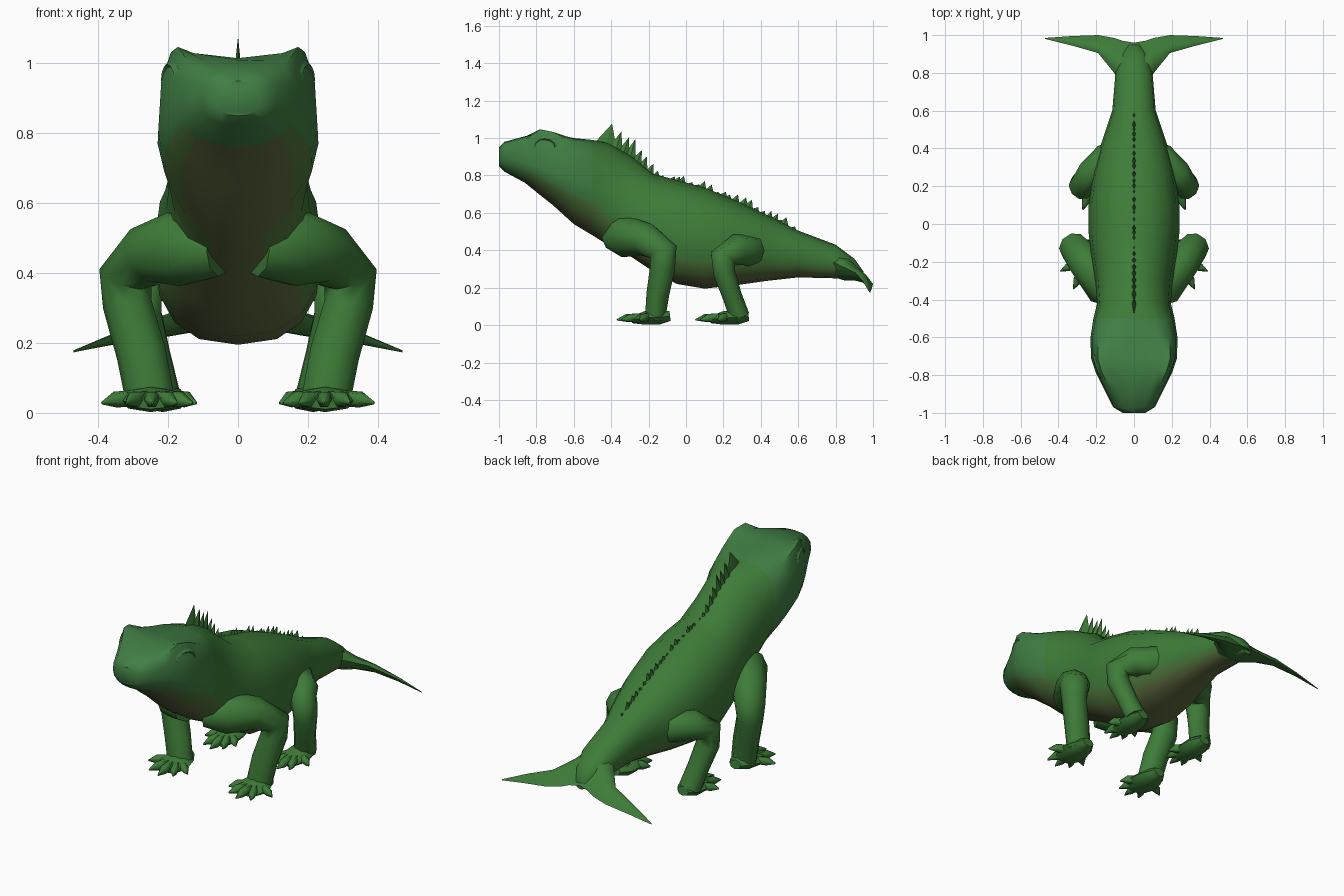
import bpy, bmesh, random
from math import sin, cos, pi, radians
from mathutils import Vector

if "Cube" in bpy.data.objects:
    bpy.data.objects.remove(bpy.data.objects["Cube"])

random.seed(3)


def material(name, color):
    m = bpy.data.materials.new(name)
    m.diffuse_color = (*color, 1)
    m.use_nodes = True
    m.node_tree.nodes["Principled BSDF"].inputs["Base Color"].default_value = m.diffuse_color
    return m


GREEN = material("skin_green", (0.048, 0.2, 0.04))
HEAD = material("head_green", (0.052, 0.21, 0.058))
MID = material("flank_olive", (0.075, 0.175, 0.042))
BELLY = material("belly_brown", (0.11, 0.145, 0.05))
DARK = material("eye_dark", (0.025, 0.1, 0.03))


def finish(bm, name, mats, mirror=False, angle=38):
    bmesh.ops.recalc_face_normals(bm, faces=bm.faces)
    me = bpy.data.meshes.new(name)
    bm.to_mesh(me)
    bm.free()
    ob = bpy.data.objects.new(name, me)
    bpy.context.collection.objects.link(ob)
    for m in mats:
        me.materials.append(m)
    bpy.ops.object.select_all(action='DESELECT')
    ob.select_set(True)
    bpy.context.view_layer.objects.active = ob
    bpy.ops.object.shade_smooth_by_angle(angle=radians(angle))
    if mirror:
        ob.modifiers.new("mirror", 'MIRROR').use_mirror_merge = False
    return ob


def loft(bm, rings):
    vs = [[bm.verts.new(p) for p in r] for r in rings]
    n = len(vs[0])
    for a, b in zip(vs, vs[1:]):
        for i in range(n):
            j = (i + 1) % n
            bm.faces.new((a[i], a[j], b[j], b[i]))
    bm.faces.new(vs[0][::-1])
    bm.faces.new(vs[-1])


def tube(bm, path, sides=8):
    """path of (x, y, z, radius across, radius deep)"""
    pts = [Vector(p[:3]) for p in path]
    rings = []
    for i, p in enumerate(pts):
        t = Vector((0, 0, 0))
        if i:
            t += (p - pts[i - 1]).normalized()
        if i < len(pts) - 1:
            t += (pts[i + 1] - p).normalized()
        t.normalize()
        ref = Vector((1, 0, 0))
        u = (ref - t * ref.dot(t)).normalized()
        v = t.cross(u)
        rings.append([p + u * cos(k * 2 * pi / sides) * path[i][3]
                      + v * sin(k * 2 * pi / sides) * path[i][4] for k in range(sides)])
    loft(bm, rings)


def spow(v, p):
    return (abs(v) ** p) * (1 if v >= 0 else -1)


# Body, head and tail: y, top, widest z, bottom, half width, roundness up / down, brow
rows = [
    (-1.00, .95, .90, .85, .06, .8, .8, 0),
    (-.97, .98, .90, .82, .11, .7, .9, 0),
    (-.86, 1.01, .87, .76, .165, .6, 1, .01),
    (-.78, 1.015, .84, .695, .205, .5, 1, .06),
    (-.71, 1.015, .81, .64, .228, .5, 1.1, .05),
    (-.60, 1.00, .77, .54, .23, .6, 1.1, .02),
    (-.50, .99, .74, .48, .215, .7, 1.1, 0),
    (-.42, .975, .68, .43, .195, .9, .9, 0),
    (-.30, .91, .58, .37, .205, 1, .85, 0),
    (-.18, .81, .52, .29, .225, .95, .8, 0),
    (-.05, .775, .48, .22, .24, .9, .8, 0),
    (.10, .735, .46, .195, .24, .9, .8, 0),
    (.28, .66, .43, .215, .215, .9, .85, 0),
    (.42, .595, .41, .235, .175, .9, .9, 0),
    (.60, .505, .38, .255, .115, .9, .9, 0),
    (.80, .43, .34, .25, .098, .9, .9, 0),
    (.90, .355, .30, .24, .065, .9, .9, 0),
    (.95, .285, .26, .235, .03, 1, 1, 0),
]
N = 16
bm = bmesh.new()
rings = []
for y, top, mid, bot, hw, pu, pl, brow in rows:
    ring = []
    for k in range(N):
        a = 2 * pi * k / N
        up = sin(a) > 0
        p = pu if up else pl
        z = mid + spow(sin(a), p) * ((top - mid) if up else (mid - bot))
        if up:
            z += brow * abs(sin(2 * a)) ** 3
        ring.append((spow(cos(a), p) * hw, y, z))
    rings.append(ring)
loft(bm, rings)
bmesh.ops.recalc_face_normals(bm, faces=bm.faces)
for f in bm.faces:
    y, nz = f.calc_center_median().y, f.normal.z
    if -.85 < y < .8 and nz < -.4:
        f.material_index = 3 if nz < -.68 else 2
    elif y < -.5:
        f.material_index = 1
finish(bm, "body", [GREEN, HEAD, MID, BELLY])

# Forked tail fin: x, leading y, trailing y, leading z, trailing z, half thickness
half = [(0, .66, .96, .37, .26, .08), (.06, .72, .97, .36, .25, .07),
        (.105, .80, .985, .33, .235, .045), (.19, .905, 1.0, .28, .22, .028),
        (.33, .945, .995, .235, .20, .015), (.47, .98, .985, .178, .174, .003)]
sections = [(-s[0], *s[1:]) for s in half[:0:-1]] + half
bm = bmesh.new()
loft(bm, [[(x, a + (b - a) * f, za + (zb - za) * f + t * g)
           for f, g in ((0, 0), (.25, .8), (.6, .9), (1, 0), (.6, -.8), (.25, -.8))]
          for x, a, b, za, zb, t in sections])
finish(bm, "tail_fin", [GREEN], angle=60)

# Legs
front = [(.05, -.38, .47, .08, .08), (.155, -.32, .475, .115, .115), (.25, -.21, .455, .095, .09),
         (.32, -.12, .39, .08, .078), (.315, -.125, .31, .072, .068), (.275, -.15, .17, .073, .062),
         (.25, -.165, .04, .072, .055)]
hind = [(.05, .40, .40, .06, .06), (.14, .345, .40, .085, .09), (.225, .265, .40, .08, .085),
        (.28, .195, .36, .07, .07), (.28, .205, .28, .065, .06), (.25, .245, .16, .06, .053),
        (.225, .285, .05, .062, .055)]
for name, path in (("front_legs", front), ("hind_legs", hind)):
    bm = bmesh.new()
    tube(bm, path, 9)
    finish(bm, name, [GREEN], mirror=True, angle=65)

# Feet: flat palm and five clawed toes
toes = [(-.12, -.10), (-.075, -.165), (-.005, -.20), (.07, -.175), (.14, -.08)]
for name, cx, cy, w in (("front_feet", .25, -.17, 1), ("hind_feet", .215, .25, .8)):
    bm = bmesh.new()
    tube(bm, [(cx, cy + .085, .048, .035, .026), (cx, cy + .03, .042, .07, .038),
              (cx, cy - .05, .038, .09 * w, .036), (cx, cy - .12, .028, .06 * w, .018)])
    for dx, dy in toes:
        dx *= w
        tube(bm, [(cx + dx * .35, cy + dy * .35 - .01, .042, .024, .024),
                  (cx + dx * .72, cy + dy * .75, .038, .022, .024),
                  (cx + dx, cy + dy, .028, .003, .004)], 6)
    finish(bm, name, [GREEN], mirror=True, angle=60)


# Eyes with lids, following the slope of the cheek
def eye_point(out, dy, dz):
    return (.19 + .33 * dy + out, -.755 + dy, .955 + dz)


bm = bmesh.new()
grid = []
for i in range(12):
    a = 2 * pi * i / 12
    grid.append([bm.verts.new(eye_point(.012 * cos(b), (.055 + .014 * sin(b)) * cos(a),
                                        (.042 + .014 * sin(b)) * sin(a)))
                 for b in (0, pi / 2, pi, 3 * pi / 2)])
for i in range(12):
    g, h = grid[i], grid[(i + 1) % 12]
    for j in range(4):
        bm.faces.new((g[j], g[(j + 1) % 4], h[(j + 1) % 4], h[j]))
finish(bm, "eyelids", [HEAD], mirror=True)
bm = bmesh.new()
bmesh.ops.create_uvsphere(bm, u_segments=10, v_segments=8, radius=1)
for v in bm.verts:
    v.co = Vector(eye_point(v.co.x * .013, v.co.y * .045, v.co.z * .035))
finish(bm, "eyes", [DARK], mirror=True)


# Spine crest: tall spikes on the neck, small ones down the back
def ridge(y):
    for a, b in zip(rows, rows[1:]):
        if a[0] <= y <= b[0]:
            return a[1] + (b[1] - a[1]) * (y - a[0]) / (b[0] - a[0])


def spike(bm, y, length, height, lean):
    z0, z1 = ridge(y - length / 2) - .015, ridge(y + length / 2) - .015
    base = [bm.verts.new(p) for p in ((0, y - length / 2, z0), (.013, y, (z0 + z1) / 2),
                                      (0, y + length / 2, z1), (-.013, y, (z0 + z1) / 2))]
    tip = bm.verts.new((0, y + lean, ridge(y) + height))
    for i in range(4):
        bm.faces.new((base[i], base[(i + 1) % 4], tip))
    bm.faces.new(base[::-1])


bm = bmesh.new()
for y, length, height, lean in ((-.43, .12, .10, .035), (-.375, .07, .085, .03), (-.335, .06, .075, .03),
                                (-.30, .06, .085, .03), (-.265, .05, .055, .03), (-.23, .05, .05, .02),
                                (-.195, .04, .04, .02)):
    spike(bm, y, length, height, lean)
y = -.16
while y < .58:
    spike(bm, y, random.uniform(.04, .06), random.uniform(.004, .034), random.uniform(0, .025))
    y += random.uniform(.022, .045)
finish(bm, "spine_crest", [GREEN], angle=20)
